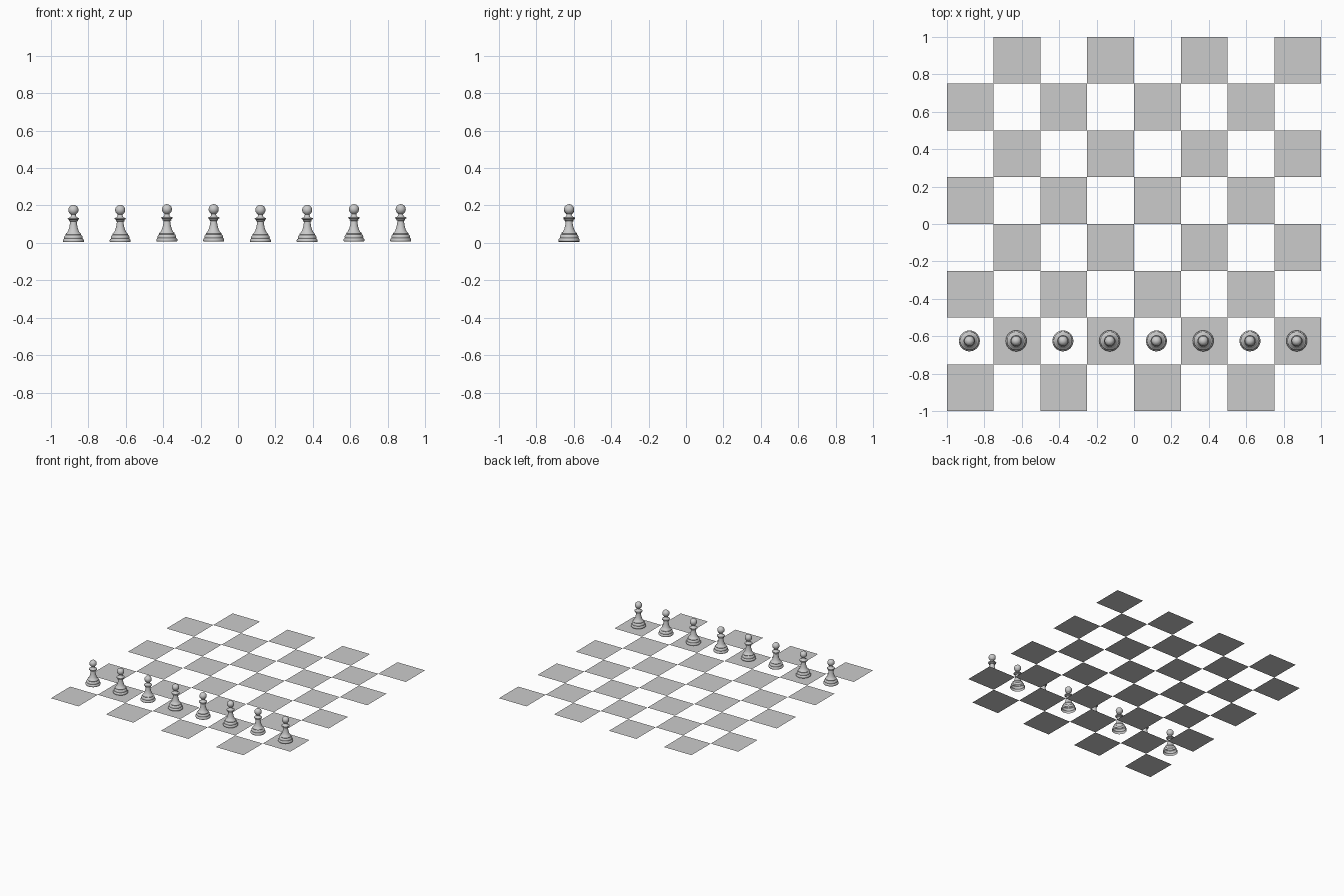
import bpy, bmesh, math

if "Cube" in bpy.data.objects:
    bpy.data.objects.remove(bpy.data.objects["Cube"])

grey = bpy.data.materials.new("light grey")
grey.diffuse_color = (0.6, 0.6, 0.6, 1)
grey.use_nodes = True
grey.node_tree.nodes["Principled BSDF"].inputs["Base Color"].default_value = grey.diffuse_color


def make_object(name, bm):
    mesh = bpy.data.meshes.new(name)
    bm.to_mesh(mesh)
    bm.free()
    mesh.materials.append(grey)
    obj = bpy.data.objects.new(name, mesh)
    bpy.context.collection.objects.link(obj)
    return obj


# board: only the dark squares, as thin sheets
STEP = 0.25
bm = bmesh.new()
for i in range(8):
    for j in range(8):
        if (i + j) % 2 == 0:
            x, y = -1 + i * STEP, -1 + j * STEP
            bm.faces.new([bm.verts.new((x + a * STEP, y + b * STEP, 0))
                          for a, b in ((0, 0), (1, 0), (1, 1), (0, 1))])
make_object("board_squares", bm)

# pawn profile (radius, height): stepped base, flared body, collar, neck
profile = [(0.054, 0.003), (0.056, 0.006), (0.056, 0.014), (0.053, 0.019),
           (0.049, 0.022), (0.050, 0.026), (0.049, 0.033), (0.045, 0.039),
           (0.041, 0.041), (0.042, 0.045), (0.039, 0.050), (0.033, 0.055),
           (0.027, 0.067), (0.022, 0.083), (0.019, 0.099), (0.0175, 0.113),
           (0.023, 0.115), (0.024, 0.119), (0.022, 0.122), (0.030, 0.126),
           (0.031, 0.129), (0.029, 0.132), (0.019, 0.135), (0.014, 0.141),
           (0.013, 0.150)]
# round head
R, CZ = 0.027, 0.175
for k in range(1, 12):
    a = math.radians(-62 + k * 152 / 12)
    profile.append((R * math.cos(a), CZ + R * math.sin(a)))

SIDES = 32
bm = bmesh.new()
rings = [[bm.verts.new((r * math.cos(2 * math.pi * s / SIDES),
                        r * math.sin(2 * math.pi * s / SIDES), z))
          for s in range(SIDES)] for r, z in profile]
for lo, hi in zip(rings, rings[1:]):
    for s in range(SIDES):
        t = (s + 1) % SIDES
        bm.faces.new((lo[s], lo[t], hi[t], hi[s]))
tip = bm.verts.new((0, 0, CZ + R))
for s in range(SIDES):
    bm.faces.new((rings[-1][s], rings[-1][(s + 1) % SIDES], tip))
pawn = make_object("pawn", bm)
bpy.context.view_layer.objects.active = pawn
pawn.select_set(True)
bpy.ops.object.shade_smooth_by_angle(angle=math.radians(35))

# row of eight pawns on the second rank
for i in range(8):
    p = pawn if i == 0 else pawn.copy()
    if i:
        bpy.context.collection.objects.link(p)
    p.name = f"pawn_{i + 1}"
    p.location = (-0.88 + i * STEP, -0.625, 0.005 if i in (2, 3, 6, 7) else 0.001)
